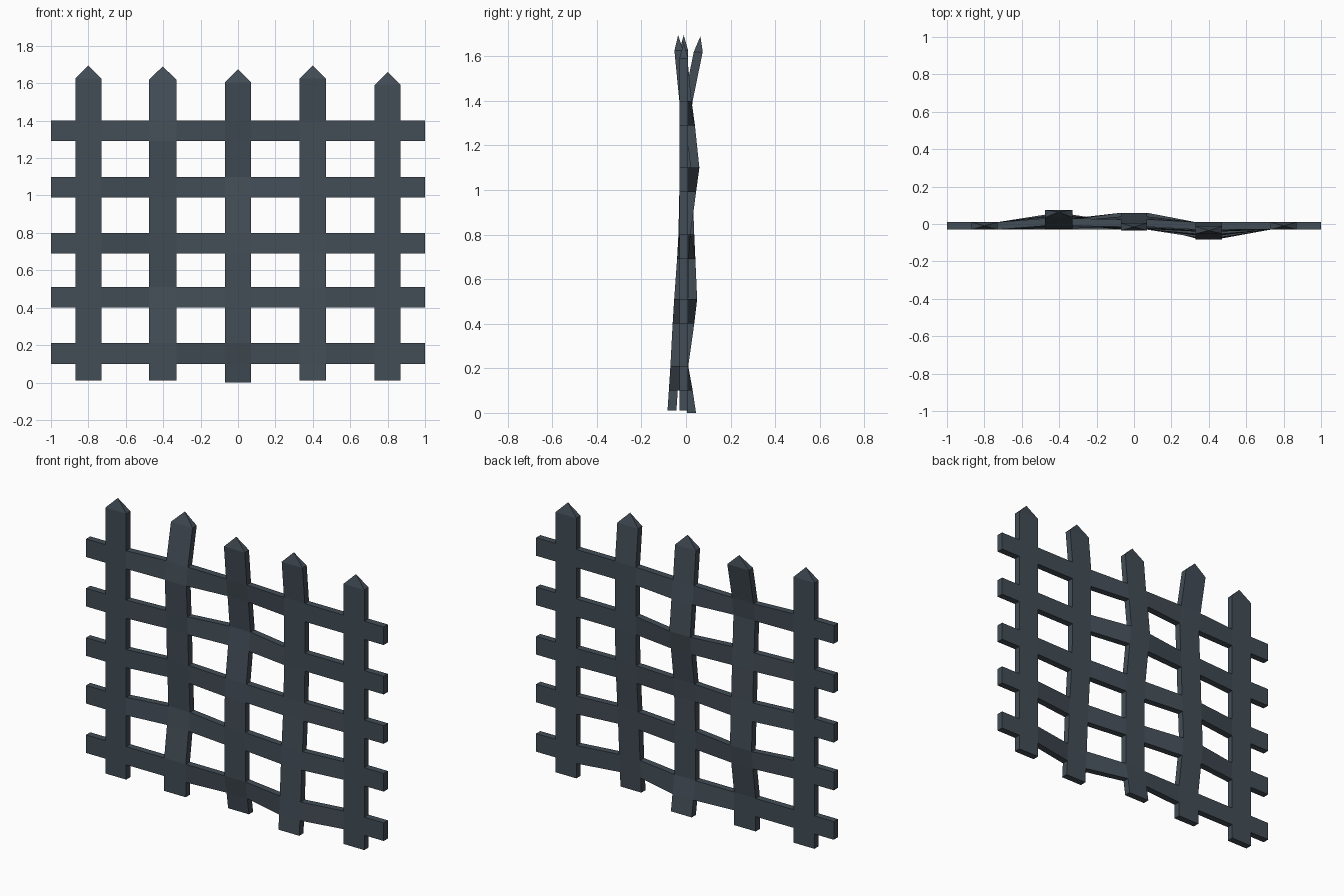
import bpy, bmesh

if "Cube" in bpy.data.objects:
    bpy.data.objects.remove(bpy.data.objects["Cube"])

# Grid lines: odd columns are posts, odd rows are rails
XS = [-1, -.87, -.73, -.475, -.33, -.07, .07, .33, .47, .73, .87, 1]
ZS = [.01, .1, .21, .4, .51, .69, .8, .99, 1.1, 1.29, 1.4, 1.62]
FRONT, THICK = -.03, .04

# Backward/forward bend of each inner post at every grid height
BEND = {
    1: [0, 0, 0, .027, .04, .032, .027, .02, .015, .006, .02, .065],
    2: [.035, .02, 0, 0, 0, .003, .01, .035, .05, .03, .015, -.005],
    3: [-.053, -.047, -.04, -.03, -.023, -.01, -.004, 0, 0, 0, 0, -.022],
}
TIPS = [(1.625, 1.695), (1.62, 1.69), (1.605, 1.675), (1.625, 1.695), (1.59, 1.66)]

bm = bmesh.new()
cache = {}


def vert(i, j, back):
    """Shared vertex at grid column i, row j."""
    key = (i, j, back)
    if key not in cache:
        post = (i - 1) // 2
        y = FRONT + THICK * back
        if 0 < i < 11 and post in BEND:
            y += BEND[post][j]
        z = ZS[j]
        if j == 11:
            z = TIPS[post][0]
        if j == 0 and post == 2:
            z = 0
        cache[key] = bm.verts.new((XS[i], y, z))
    return cache[key]


def filled(i, j):
    return 0 <= i < 11 and 0 <= j < 11 and (i % 2 == 1 or j % 2 == 1)


# Posts and rails: front, back and open side walls of every filled cell
for i in range(11):
    for j in range(11):
        if not filled(i, j):
            continue
        ring = [(i, j), (i + 1, j), (i + 1, j + 1), (i, j + 1)]
        for back in (0, 1):
            bm.faces.new([vert(a, b, back) for a, b in ring])
        for k, (di, dj) in enumerate([(0, -1), (1, 0), (0, 1), (-1, 0)]):
            if filled(i + di, j + dj) or (dj == 1 and j == 10):
                continue
            p, q = ring[k], ring[(k + 1) % 4]
            bm.faces.new([vert(*p, 0), vert(*q, 0), vert(*q, 1), vert(*p, 1)])

# Pyramid post tips
for post in range(5):
    i = 2 * post + 1
    ring = [vert(i, 11, 0), vert(i + 1, 11, 0), vert(i + 1, 11, 1), vert(i, 11, 1)]
    y = sum(v.co.y for v in ring) / 4 + (BEND[post][11] * .15 if post in BEND else 0)
    apex = bm.verts.new(((XS[i] + XS[i + 1]) / 2, y, TIPS[post][1]))
    for k in range(4):
        bm.faces.new([ring[k], ring[(k + 1) % 4], apex])

bmesh.ops.recalc_face_normals(bm, faces=bm.faces)
mesh = bpy.data.meshes.new("lattice_fence")
bm.to_mesh(mesh)
bm.free()

mat = bpy.data.materials.new("dark slate iron")
mat.diffuse_color = (.055, .073, .092, 1)
mat.use_nodes = True
mat.node_tree.nodes["Principled BSDF"].inputs["Base Color"].default_value = mat.diffuse_color
mesh.materials.append(mat)
bpy.context.collection.objects.link(bpy.data.objects.new("lattice_fence", mesh))
